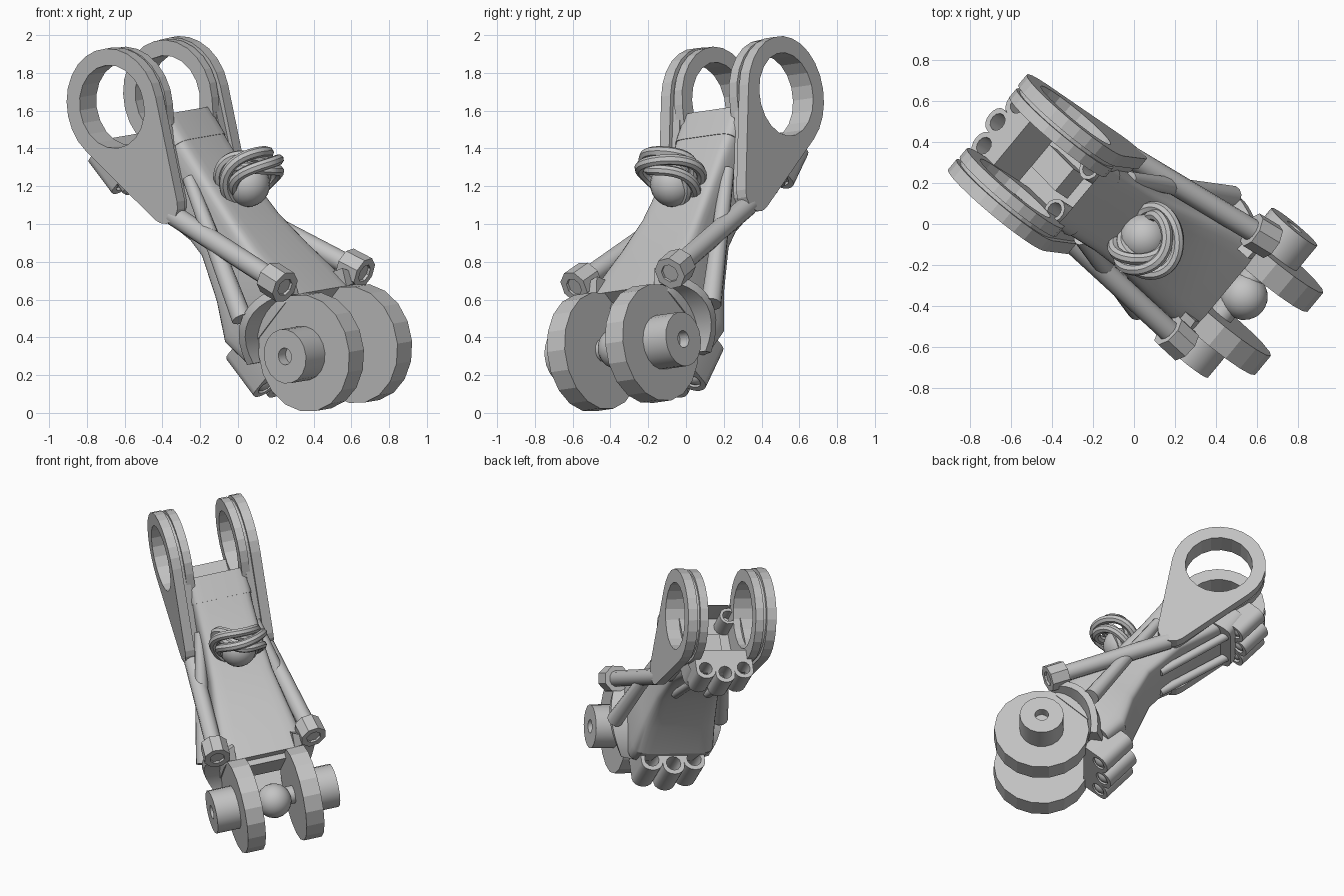
import bpy, bmesh, math
from mathutils import Vector, Matrix

if "Cube" in bpy.data.objects:
    bpy.data.objects.remove(bpy.data.objects["Cube"], do_unlink=True)

# One plain grey for the whole casting
grey = bpy.data.materials.new("plain grey")
grey.use_nodes = True
grey.diffuse_color = (0.55, 0.55, 0.55, 1)
grey.node_tree.nodes["Principled BSDF"].inputs["Base Color"].default_value = grey.diffuse_color

# Arm frame: X across, Y up along the arm, Z out of its front face
U = Vector((0.635, 0.765, 0.11)).normalized()
W = Vector((-0.559, 0.355, 0.749))
W = (W - U * W.dot(U)).normalized()
ARM = Matrix((U, W, U.cross(W))).transposed().to_4x4()
ARM.translation = (0.515, -0.335, 0.345)
made = []


def add(name, mesh, matrix):
    ob = bpy.data.objects.new(name, mesh)
    bpy.context.collection.objects.link(ob)
    mesh.materials.clear()
    mesh.materials.append(grey)
    ob.matrix_world = matrix
    made.append(ob)


def finish(name, bm, matrix):
    bmesh.ops.remove_doubles(bm, verts=bm.verts, dist=1e-5)
    bmesh.ops.recalc_face_normals(bm, faces=bm.faces)
    mesh = bpy.data.meshes.new(name)
    bm.to_mesh(mesh)
    bm.free()
    add(name, mesh, matrix)


def skin(bm, rings):
    n = len(rings[0])
    for lo, hi in zip(rings, rings[1:]):
        for i in range(n):
            j = (i + 1) % n
            bm.faces.new((lo[i], lo[j], hi[j], hi[i]))


def lathe(name, start, end, profile, segs=16):
    """Turn (radius, height) pairs around the line from start to end."""
    bm = bmesh.new()
    rings = []
    for r, h in profile:
        rings.append([bm.verts.new((r * math.cos(a), r * math.sin(a), h))
                      for a in [math.tau * (i + 0.5) / segs for i in range(segs)]])
    skin(bm, rings)
    bmesh.ops.dissolve_degenerate(bm, dist=1e-6, edges=bm.edges)
    axis = Vector(end) - Vector(start)
    turn = axis.to_track_quat('Z', 'Y').to_matrix().to_4x4()
    finish(name, bm, ARM @ Matrix.Translation(start) @ turn)


def rod(name, start, end, r, tip=None, segs=12):
    h = (Vector(end) - Vector(start)).length
    lathe(name, start, end, [(0, 0), (r, 0), (tip or r, h), (0, h)], segs)


def socket(name, start, end, r, hole, depth, segs):
    h = (Vector(end) - Vector(start)).length
    lathe(name, start, end, [(0, 0), (r, 0), (r, h), (hole, h),
                             (hole, h - depth), (0, h - depth)], segs)


def ball(name, centre, r, matrix=ARM):
    bm = bmesh.new()
    bmesh.ops.create_uvsphere(bm, u_segments=20, v_segments=14, radius=r)
    finish(name, bm, matrix @ Matrix.Translation(centre))


def block(name, centre, size):
    bm = bmesh.new()
    bmesh.ops.create_cube(bm, size=1)
    bmesh.ops.scale(bm, vec=size, verts=bm.verts)
    finish(name, bm, ARM @ Matrix.Translation(centre))


def curve_part(name, splines, matrix, **settings):
    cu = bpy.data.curves.new(name, 'CURVE')
    for key, value in settings.items():
        setattr(cu, key, value)
    for pts in splines:
        sp = cu.splines.new('POLY')
        sp.points.add(len(pts) - 1)
        for p, co in zip(sp.points, pts):
            p.co = (*co, 1)
        sp.use_cyclic_u = True
    tmp = bpy.data.objects.new(name + "_curve", cu)
    bpy.context.collection.objects.link(tmp)
    bpy.context.view_layer.update()
    mesh = bpy.data.meshes.new_from_object(tmp.evaluated_get(bpy.context.evaluated_depsgraph_get()))
    bpy.data.objects.remove(tmp, do_unlink=True)
    add(name, mesh, matrix)


def plate(name, splines, turn, thick):
    curve_part(name, splines, ARM @ Matrix(turn), dimensions='2D', fill_mode='BOTH', extrude=thick / 2)


def arc(cx, cy, r, a0, a1, n, squash=1):
    angles = [a0 + (a1 - a0) * i / n for i in range(n + 1)]
    return [(cx + r * math.cos(a), cy + r * squash * math.sin(a), 0) for a in angles]


# Body: boxy loft up the arm (front height, back height, half width, front, back)
SECTIONS = [(0.27, 0.25, 0.27, 0.16, -0.37), (0.42, 0.40, 0.28, 0.14, -0.39),
            (0.62, 0.60, 0.25, 0.115, -0.29), (0.85, 0.85, 0.215, 0.10, -0.21),
            (1.10, 1.15, 0.20, 0.11, -0.22), (1.32, 1.40, 0.20, 0.13, -0.30),
            (1.54, 1.62, 0.21, 0.16, -0.37)]
bm = bmesh.new()
rings = []
for bf, bb, half, front, back in SECTIONS:
    ring = []
    for i in range(28):
        a = math.tau * (i + 0.5) / 28
        c, s = math.cos(a), math.sin(a)
        x = half * math.copysign(abs(c) ** 0.25, c)
        k = 0.5 + 0.5 * math.copysign(abs(s) ** 0.25, s)
        ring.append(bm.verts.new((x, bb + (bf - bb) * k, back + (front - back) * k)))
    rings.append(ring)
skin(bm, rings)
bm.faces.new(rings[0])
lid = bm.faces.new(rings[-1])
# hollow top
bmesh.ops.inset_region(bm, faces=[lid], thickness=0.04)
pit = bmesh.ops.extrude_discrete_faces(bm, faces=[lid])["faces"][0]
bmesh.ops.translate(bm, verts=pit.verts, vec=(0, -0.17, -0.02))
finish("body", bm, ARM)
block("inner_block", (0, 1.42, -0.14), (0.14, 0.16, 0.22))

# Teardrop eye plates with a round hole
EYE = Vector((1.76, -0.015))
LONG_TAIL, SHORT_TAIL = Vector((1.165, -0.13)), Vector((1.36, -0.11))


def eye_plate(name, x, thick, r, tail, tail_r):
    d = tail - EYE
    way = math.atan2(d.y, d.x)
    spread = math.acos((r - tail_r) / d.length)
    outer = arc(*EYE, r, way + spread, way + math.tau - spread, 16)
    outer += arc(*tail, tail_r, way - spread, way + spread, 6)
    hole = arc(*EYE, 0.222, 0, math.tau * 19 / 20, 19)
    plate(name, [outer, hole], ((0, 0, 1, x), (1, 0, 0, 0), (0, 1, 0, 0), (0, 0, 0, 1)), thick)


def yoke(name, s):
    """Curved lip that wraps the back of a hinge disc, widest in the middle."""
    bm = bmesh.new()
    rings = []
    for i in range(11):
        t = i / 10
        a = math.radians(30 - 88 * t)
        wide = 0.30 + 0.08 * math.sin(math.pi * t)
        rings.append([bm.verts.new((s * x, r * math.cos(a), r * math.sin(a)))
                      for x, r in ((0.2, 0.31), (wide, 0.325), (wide, 0.37), (0.2, 0.41))])
    skin(bm, rings)
    bm.faces.new(rings[0])
    bm.faces.new(rings[-1])
    finish(name, bm, ARM)


for s, side in ((1, "left"), (-1, "right")):
    def at(a, b, c):
        return Vector((s * a, b, c))

    eye_plate(side + "_outer_eye", s * 0.27, 0.065, 0.31, LONG_TAIL, 0.1)
    eye_plate(side + "_eye_groove", s * 0.22, 0.06, 0.285, LONG_TAIL, 0.08)
    eye_plate(side + "_inner_eye", s * 0.19, 0.055, 0.305, SHORT_TAIL, 0.11)

    # Hinge disc, its hex-socket bolt and the lip behind it
    rod(side + "_hinge_disc", at(0.14, 0, 0), at(0.262, 0, 0), 0.313, segs=18)
    lathe(side + "_bolt", at(0.26, 0, 0), at(0.42, 0, 0),
          [(0, 0), (0.145, 0), (0.145, 0.16), (0.045, 0.16), (0.045, 0.1), (0, 0.1)], 18)
    yoke(side + "_yoke", s)

    # Crossed side struts with collars
    low, top = at(0.33, 0.31, 0.2), at(0.25, 1.1, -0.15)
    rod(side + "_front_strut", low, top, 0.055)
    up = (top - low).normalized()
    socket(side + "_strut_collar", low + up * 0.11, low - up * 0.015, 0.09, 0.05, 0.04, 8)
    rod(side + "_rear_strut", at(0.36, 0.36, -0.12), at(0.19, 1.2, 0.03), 0.055, 0.035)

    # Front sockets inside the top rim and slim rods down the back
    socket(side + "_rim_socket", at(0.135, 1.38, 0.07), at(0.135, 1.54, 0.08), 0.06, 0.04, 0.1, 12)
    rod(side + "_back_rod", at(0.11, 0.95, -0.21), at(0.12, 1.55, -0.37), 0.03)

ball("hinge_ball", (0, -0.02, 0.02), 0.115)
rod("hinge_pin", (-0.15, 0, 0), (0.15, 0, 0), 0.06)
block("hinge_bridge", (0, 0.27, -0.06), (0.3, 0.08, 0.28))

# Scalloped brackets with three bores at the back, low and high
for where, b0, b1, c, gap in (("lower", 0.1, 0.36, -0.43, 0.145), ("upper", 1.5, 1.72, -0.4, 0.13)):
    outline = [(1.5 * gap, c + 0.15, 0), (-1.5 * gap, c + 0.15, 0)]
    holes = []
    for i in (-1, 0, 1):
        cy = c - (0.03 if i == 0 else 0)
        outline += arc(i * gap, cy, gap / 2, math.pi, math.tau, 8, 0.8)
        holes.append(arc(i * gap, cy + 0.02, gap * 0.34, 0, math.tau * 11 / 12, 11))
        ball(f"{where}_bore_end_{i + 2}", (i * gap, b0 + 0.05, cy + 0.02), gap * 0.4)
    plate(where + "_bracket", [outline] + holes,
          ((1, 0, 0, 0), (0, 0, -1, (b0 + b1) / 2), (0, 1, 0, 0), (0, 0, 0, 1)), b1 - b0)

# Twisted cable coil around a rounded plug on the front
ball("coil_plug", (0.05, -0.07, 1.21), 0.12, Matrix.Identity(4))
cable = []
for i in range(180):
    t = math.tau * i / 180
    p, q = 4 * t, 3 * t
    rad = 0.14 + 0.03 * math.cos(q)
    cable.append((rad * math.cos(p), rad * math.sin(p), 0.06 * math.sin(q) + 0.025 * math.sin(2 * p)))
tilt = Matrix.Translation((0.065, -0.085, 1.26)) @ Matrix.Rotation(math.radians(-42), 4, Vector((1, 1, 0)))
curve_part("cable_coil", [cable], tilt, dimensions='3D', bevel_depth=0.029, bevel_resolution=2)

# Smooth the soft forms, keep the hard edges
bpy.ops.object.select_all(action='DESELECT')
for ob in made:
    ob.select_set(True)
bpy.context.view_layer.objects.active = made[0]
bpy.ops.object.shade_smooth_by_angle(angle=math.radians(31))
for ob in made:
    if "disc" in ob.name or "eye" in ob.name:
        ob.data.shade_flat()
